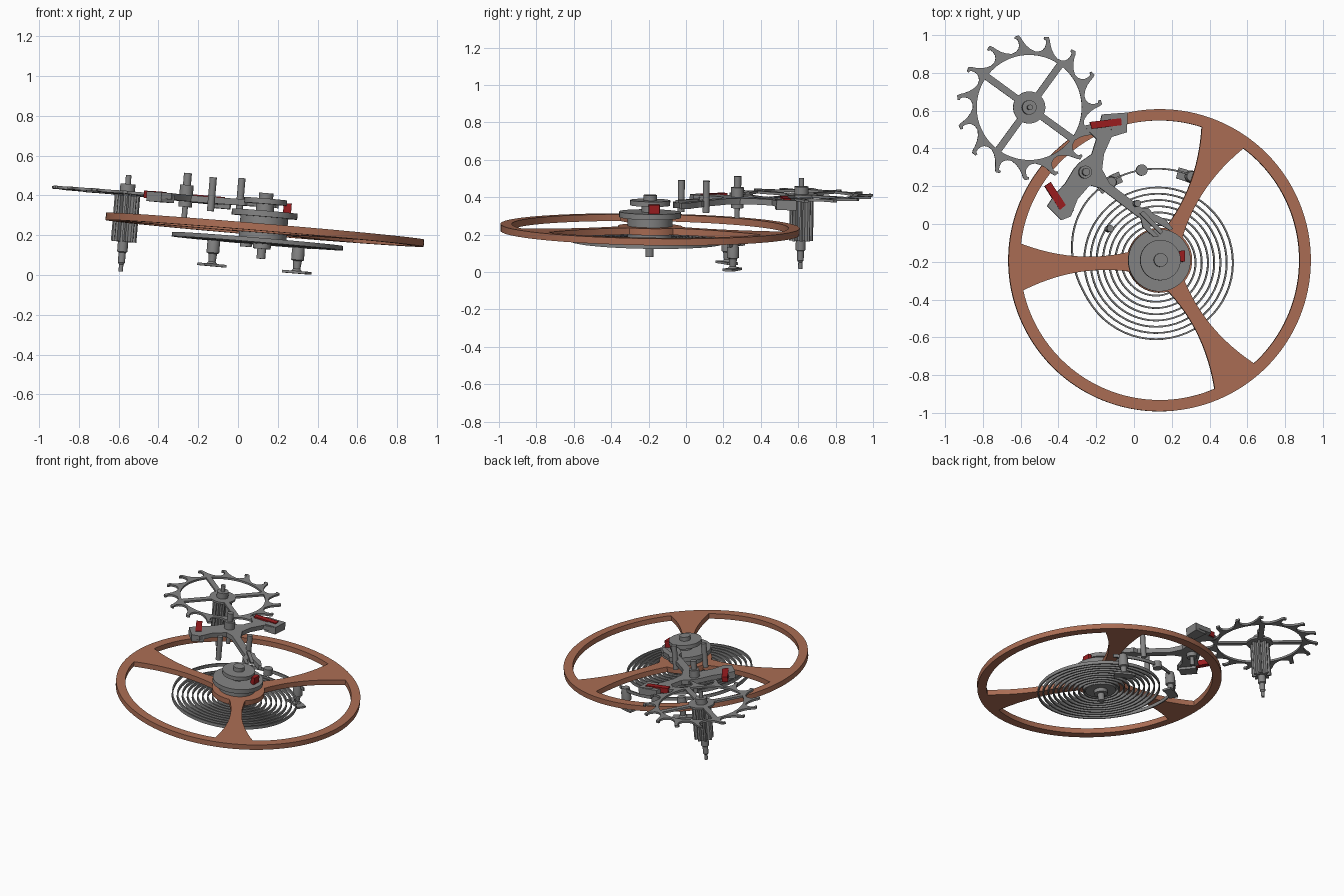
import bpy, bmesh, math
from math import sin, cos, radians, pi

if "Cube" in bpy.data.objects:
    bpy.data.objects.remove(bpy.data.objects["Cube"])

# The whole mechanism leans slightly: KX, KY are the slopes of its plane
KX, KY = 0.084, 0.015


def material(name, rgb):
    m = bpy.data.materials.new(name)
    m.diffuse_color = (*rgb, 1)
    m.use_nodes = True
    m.node_tree.nodes["Principled BSDF"].inputs["Base Color"].default_value = m.diffuse_color
    return m


STEEL = material("steel grey", (0.23, 0.23, 0.23))
COPPER = material("copper", (0.41, 0.155, 0.09))
RUBY = material("ruby red", (0.33, 0.012, 0.014))


def finish(name, bm, mat, href):
    """Tilt the mesh into the mechanism's plane and link it."""
    bmesh.ops.remove_doubles(bm, verts=bm.verts, dist=1e-5)
    bmesh.ops.recalc_face_normals(bm, faces=bm.faces)
    for v in bm.verts:
        x, y, h = v.co
        v.co = (x + KX * (h - href), y + KY * (h - href), h - KX * x - KY * y)
    me = bpy.data.meshes.new(name)
    bm.to_mesh(me)
    bm.free()
    me.materials.append(mat)
    for p in me.polygons:
        p.use_smooth = True
    me.set_sharp_from_angle(angle=radians(32))
    ob = bpy.data.objects.new(name, me)
    bpy.context.collection.objects.link(ob)
    return ob


def plate(name, loops, h0, h1, mat):
    """Flat plate from closed outlines; inner outlines become holes."""
    cu = bpy.data.curves.new(name + "_outline", 'CURVE')
    cu.dimensions = '2D'
    cu.fill_mode = 'BOTH'
    cu.extrude = (h1 - h0) / 2
    for loop in loops:
        sp = cu.splines.new('POLY')
        sp.points.add(len(loop) - 1)
        for p, (x, y) in zip(sp.points, loop):
            p.co = (x, y, 0, 1)
        sp.use_cyclic_u = True
    tmp = bpy.data.objects.new(name + "_outline", cu)
    bpy.context.collection.objects.link(tmp)
    bpy.context.view_layer.update()
    me = bpy.data.meshes.new_from_object(tmp.evaluated_get(bpy.context.evaluated_depsgraph_get()))
    bm = bmesh.new()
    bm.from_mesh(me)
    for v in bm.verts:
        v.co.z += (h0 + h1) / 2
    bpy.data.objects.remove(tmp)
    bpy.data.curves.remove(cu)
    bpy.data.meshes.remove(me)
    return finish(name, bm, mat, (h0 + h1) / 2)


def lathe(name, cx, cy, profile, mat, href, n=32):
    """Turned part: profile of (radius, height) from bottom to top."""
    bm = bmesh.new()
    rings = [[bm.verts.new((cx + r * cos(2 * pi * i / n), cy + r * sin(2 * pi * i / n), h))
              for i in range(n)] for r, h in profile]
    for a, b in zip(rings, rings[1:]):
        for i in range(n):
            j = (i + 1) % n
            bm.faces.new((a[i], a[j], b[j], b[i]))
    bm.faces.new(rings[0][::-1])
    bm.faces.new(rings[-1])
    return finish(name, bm, mat, href)


def steps(*cyls):
    """Stepped profile from (radius, bottom, top) cylinders."""
    return [p for r, a, b in cyls for p in ((r, a), (r, b))]


def arc(cx, cy, r, a0, a1, n):
    return [(cx + r * cos(radians(a0 + (a1 - a0) * i / n)),
             cy + r * sin(radians(a0 + (a1 - a0) * i / n))) for i in range(n + 1)]


def ribbon(name, path, half, h0, h1, mat):
    """Thin strip of rectangular section along an open path."""
    bm = bmesh.new()
    secs = []
    for i, (x, y) in enumerate(path):
        (ax, ay), (bx, by) = path[max(i - 1, 0)], path[min(i + 1, len(path) - 1)]
        d = math.hypot(bx - ax, by - ay)
        nx, ny = -(by - ay) / d * half, (bx - ax) / d * half
        secs.append([bm.verts.new((x + s * nx, y + s * ny, h))
                     for s, h in ((1, h0), (-1, h0), (-1, h1), (1, h1))])
    for a, b in zip(secs, secs[1:]):
        for k in range(4):
            bm.faces.new((a[k], a[(k + 1) % 4], b[(k + 1) % 4], b[k]))
    bm.faces.new(secs[0])
    bm.faces.new(secs[-1][::-1])
    return finish(name, bm, mat, (h0 + h1) / 2)


# Balance wheel: rim with three waisted spokes, cut as three windows
BX, BY = 0.135, -0.192


def spoke_edge(angle, side):
    pts = []
    for i in range(13):
        r = 0.165 + (0.729 - 0.165) * i / 12
        w = side * (0.036 + 0.55 * (r - 0.33) ** 2)
        c, s = cos(radians(angle)), sin(radians(angle))
        pts.append((BX + r * c - w * s, BY + r * s + w * c))
    return pts


loops = [arc(BX, BY, 0.80, 0, 360, 128)[:-1]]
for k in range(3):
    a = 62.8 + 120 * k
    loops.append(spoke_edge(a, 1) + arc(BX, BY, 0.74, a + 9.8, a + 110.2, 40)[1:-1]
                 + spoke_edge(a + 120, -1)[::-1] + arc(BX, BY, 0.172, a + 103, a + 17, 10)[1:-1])
plate("balance_wheel", loops, 0.218, 0.254, COPPER)

# Balance staff with its rollers and collet
lathe("balance_staff", BX, BY, steps((0.022, 0.09, 0.14), (0.045, 0.14, 0.165), (0.10, 0.165, 0.19),
      (0.12, 0.19, 0.30), (0.165, 0.30, 0.33), (0.045, 0.33, 0.365), (0.107, 0.365, 0.392),
      (0.036, 0.392, 0.42)), STEEL, 0.33, 48)

# D-shaped impulse pin on the roller
plate("impulse_pin", [arc(0.258, -0.17, 0.03, 70, 290, 14)], 0.325, 0.378, RUBY)

# Hairspring with a raised outer terminal curve
SX, SY = 0.122, -0.2
path = []
N = 600
for i in range(N + 1):
    t = i / N
    a = radians(215 + 3600 * (1 - t))
    r = 0.085 + 0.33 * t
    path.append((SX + r * cos(a), SY + r * sin(a)))
for i in range(1, 41):
    t = i / 40
    u = min(t / 0.55, 1)
    r = 0.415 + 0.078 * u * u * (3 - 2 * u)
    a = radians(215 - 155 * t)
    path.append((SX + r * cos(a), SY + r * sin(a)))
ribbon("hairspring", path, 0.0045, 0.165, 0.187, STEEL)

# Studs that hold the outer end of the spring, each with a curved foot
for name, ang in (("left_stud", 120), ("right_stud", 68)):
    cx, cy = SX + 0.487 * cos(radians(ang)), SY + 0.487 * sin(radians(ang))
    lathe(name, cx, cy, [(0.030, 0.045), (0.018, 0.06), (0.022, 0.10), (0.032, 0.105), (0.032, 0.155),
                         (0.026, 0.19)], STEEL, 0.165, 20)
    foot = arc(SX, SY, 0.515, ang - 8, ang + 8, 8) + arc(SX, SY, 0.455, ang + 8, ang - 8, 8)
    foot = [(x - 0.01, y) for x, y in foot]
    plate(name + "_foot", [foot], 0.036, 0.049, STEEL)
lathe("regulator_pin", 0.04, 0.285, steps((0.03, 0.15, 0.195)), STEEL, 0.165, 20)

# Escape wheel: fifteen hooked teeth, four spokes
EX, EY = -0.555, 0.617


def polar(a, r):
    return EX + r * cos(radians(a)), EY + r * sin(radians(a))


tooth = ((-16, .298), (-11, .310), (-7, .330), (-4.2, .356), (-3.2, .371), (-1.5, .386),
         (1.8, .381), (2.0, .370), (0, .366), (-0.8, .350), (-0.8, .330), (0.6, .314), (3.5, .302))
loops = [[polar(100 + 24 * k + a, r) for k in range(15) for a, r in tooth]]
for k in range(4):
    a = 54 + 90 * k
    loops.append(arc(EX, EY, 0.278, a + 3.8, a + 86.2, 20) + arc(EX, EY, 0.085, a + 78, a + 12, 10))
loops.append(arc(EX, EY, 0.02, 0, 360, 16)[:-1])
plate("escape_wheel", loops, 0.366, 0.380, STEEL)

# Escape pinion with eight leaves, and its arbor
leaf = ((-14, .036), (-9, .058), (0, .064), (9, .058), (14, .036))
pinion = plate("escape_pinion", [[polar(45 * k + a, r) for k in range(8) for a, r in leaf]],
               0.13, 0.362, STEEL)
for v in pinion.data.vertices:      # follow the arbor's lean from the wheel centre
    v.co.x -= KX * 0.125
lathe("escape_arbor", EX, EY, steps((0.011, -0.02, 0.015), (0.018, 0.025, 0.075), (0.026, 0.08, 0.37),
      (0.038, 0.37, 0.42), (0.014, 0.42, 0.465)), STEEL, 0.40, 24)

# Pallet fork: two arms and a lever ending in horns
fork = [(-0.17, 0.58), (-0.035, 0.59), (-0.04, 0.485), (-0.12, 0.46), (-0.16, 0.37), (-0.17, 0.29),
        (-0.13, 0.215), (0.04, 0.085), (0.075, 0.085), (0.10, 0.055), (0.165, 0.025), (0.205, -0.025),
        (0.19, -0.035), (0.115, 0.01), (0.08, -0.015), (0.13, -0.065), (0.105, -0.07), (0.045, -0.015),
        (0.035, 0.03), (0.01, 0.045), (-0.18, 0.19), (-0.235, 0.205), (-0.30, 0.13), (-0.335, 0.04),
        (-0.385, 0.02), (-0.46, 0.095), (-0.425, 0.15), (-0.365, 0.215), (-0.32, 0.29), (-0.29, 0.325),
        (-0.225, 0.37), (-0.20, 0.45), (-0.235, 0.485), (-0.265, 0.52), (-0.18, 0.54)]
plate("pallet_fork", [fork], 0.352, 0.384, STEEL)
plate("upper_arm_block", [[(-0.13, 0.575), (-0.035, 0.59), (-0.04, 0.485), (-0.12, 0.475)]],
      0.335, 0.388, STEEL)
plate("lower_arm_block", [[(-0.385, 0.02), (-0.46, 0.095), (-0.40, 0.155), (-0.32, 0.07)]],
      0.335, 0.374, STEEL)
plate("guard_finger", [[(0.03, 0.055), (0.05, 0.07), (0.155, -0.04), (0.14, -0.055)]],
      0.38, 0.396, STEEL)

# Ruby pallet stones
plate("upper_pallet_stone", [[(-0.235, 0.54), (-0.07, 0.56), (-0.066, 0.523), (-0.225, 0.503)]],
      0.356, 0.394, RUBY)
plate("lower_pallet_stone", [[(-0.474, 0.20), (-0.442, 0.222), (-0.362, 0.10), (-0.394, 0.074)]],
      0.352, 0.388, RUBY)

# Pallet arbor and the two banking pins
lathe("pallet_arbor", -0.258, 0.275, steps((0.014, 0.27, 0.325), (0.034, 0.325, 0.435),
      (0.02, 0.435, 0.495)), STEEL, 0.42, 24)
for name, x, y, h in (("left_banking_pin", -0.13, -0.025, 0.31), ("right_banking_pin", 0.014, 0.108, 0.32)):
    lathe(name, x, y, steps((0.018, h, h + 0.17)), STEEL, h + 0.1, 20)
